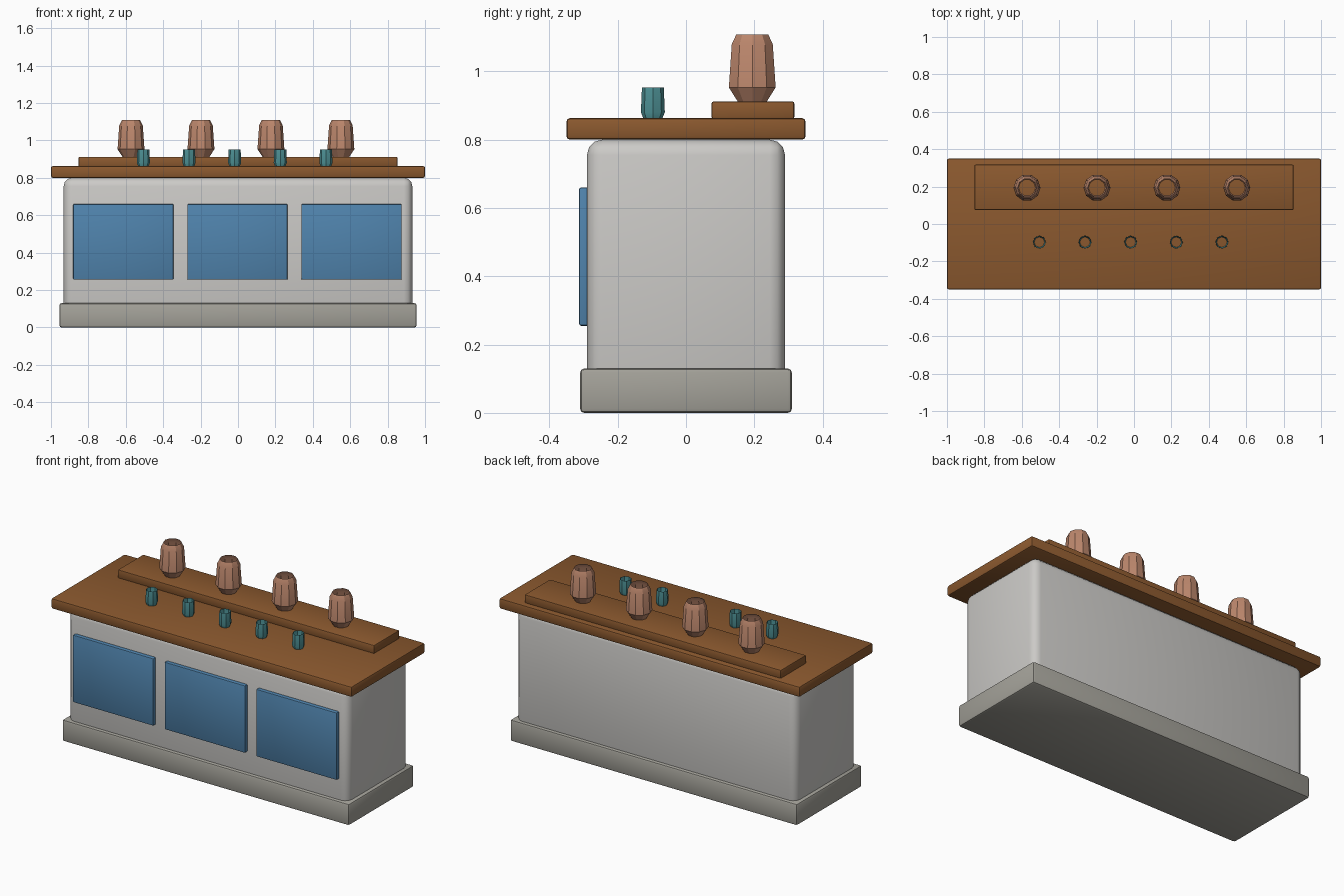
import bpy, bmesh
from math import radians, cos, sin, pi

if "Cube" in bpy.data.objects:
    bpy.data.objects.remove(bpy.data.objects["Cube"])


def material(name, rgb):
    m = bpy.data.materials.new(name)
    m.use_nodes = True
    m.diffuse_color = (*rgb, 1)
    m.node_tree.nodes["Principled BSDF"].inputs["Base Color"].default_value = (*rgb, 1)
    return m


white = material("warm white", (0.60, 0.59, 0.57))
stone = material("stone grey", (0.37, 0.36, 0.32))
wood = material("brown wood", (0.26, 0.10, 0.028))
blue = material("door blue", (0.08, 0.23, 0.42))
clay = material("clay", (0.50, 0.24, 0.15))
teal = material("teal glaze", (0.08, 0.30, 0.32))


def finish(name, bm, mat, angle):
    mesh = bpy.data.meshes.new(name)
    bm.to_mesh(mesh)
    bm.free()
    mesh.materials.append(mat)
    ob = bpy.data.objects.new(name, mesh)
    bpy.context.collection.objects.link(ob)
    bpy.ops.object.select_all(action="DESELECT")
    ob.select_set(True)
    bpy.context.view_layer.objects.active = ob
    bpy.ops.object.shade_smooth_by_angle(angle=radians(angle))
    return ob


def box(name, low, high, mat, bevel, segments=2):
    """Rounded box between two opposite corners."""
    bm = bmesh.new()
    bmesh.ops.create_cube(bm, size=1)
    for v in bm.verts:
        v.co = [a + (b - a) * (c + 0.5) for a, b, c in zip(low, high, v.co)]
    bmesh.ops.bevel(bm, geom=bm.edges[:], offset=bevel, segments=segments,
                    profile=0.5, affect="EDGES")
    return finish(name, bm, mat, 40)


def vessel(name, x, y, profile, sides, mat):
    """Open-ended turned shell from (radius, height) pairs."""
    bm = bmesh.new()
    rings = [[bm.verts.new((x + r * cos(2 * pi * i / sides),
                            y + r * sin(2 * pi * i / sides), z))
              for i in range(sides)] for r, z in profile]
    for lower, upper in zip(rings, rings[1:]):
        for i in range(sides):
            j = (i + 1) % sides
            bm.faces.new((lower[i], lower[j], upper[j], upper[i]))
    return finish(name, bm, mat, 30)


# Cabinet
box("plinth", (-0.955, -0.31, 0), (0.955, 0.31, 0.13), stone, 0.012)
box("cabinet_body", (-0.932, -0.29, 0.03), (0.932, 0.29, 0.8), white, 0.045, 3)
box("countertop", (-1, -0.35, 0.8), (1, 0.35, 0.863), wood, 0.01)
box("raised_shelf", (-0.853, 0.075, 0.86), (0.853, 0.317, 0.912), wood, 0.006)

# Door panels
for i in range(3):
    x = (i - 1) * 0.61 - 0.003
    box(f"door_panel_{i + 1}", (x - 0.268, -0.313, 0.255),
        (x + 0.268, -0.28, 0.66), blue, 0.006)

# Jars on the shelf
jar = [(0.045, 0.912), (0.072, 0.953), (0.063, 1.08), (0.049, 1.108)]
for i in range(4):
    vessel(f"jar_{i + 1}", -0.572 + i * 0.374, 0.194, jar, 10, clay)

# Cups on the counter
cup = [(0.028, 0.863), (0.035, 0.88), (0.032, 0.952)]
for i in range(5):
    vessel(f"cup_{i + 1}", -0.506 + i * 0.244, -0.097, cup, 8, teal)
